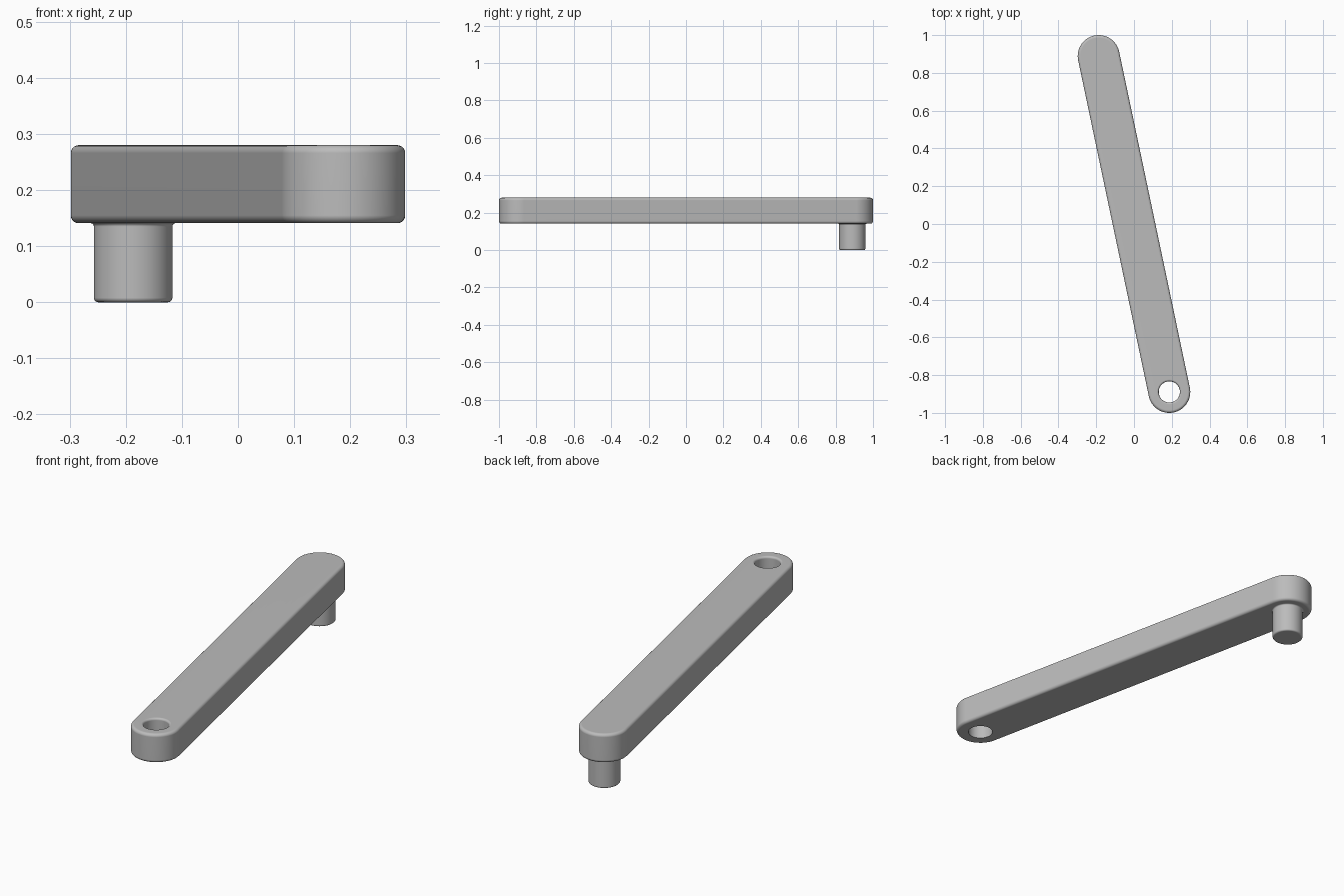
import bpy, bmesh
from math import sin, cos, pi, atan2, hypot
from mathutils import Vector, Matrix

cube = bpy.data.objects.get("Cube")
if cube:
    bpy.data.objects.remove(cube)

grey = bpy.data.materials.new("satin grey")
grey.use_nodes = True
GREY = (0.5, 0.5, 0.5, 1)
grey.diffuse_color = GREY
grey.node_tree.nodes["Principled BSDF"].inputs["Base Color"].default_value = GREY

HOLE = Vector((0.187, -0.889, 0))    # bored end; the pin sits opposite
PIN = -HOLE
RADIUS, BORE = 0.111, 0.056
BOTTOM, TOP = 0.141, 0.28
HALF = 32                            # segments in each half circle
TILT = atan2(HOLE.x, -HOLE.y)        # lean of the arm in plan


def half_circle(centre, r, start):
    return [centre + Vector((r * cos(a), r * sin(a), 0))
            for a in (start + pi * i / HALF for i in range(HALF + 1))]


def ring(r, z, front, back):
    """Outline made of two half circles around the front and back centres."""
    pts = half_circle(back, r, TILT) + half_circle(front, r, TILT + pi)
    return [p + Vector((0, 0, z)) for p in pts]


def arc(r, z, bend, start, steps=5):
    """Profile points (radius, height) of a quarter-round edge."""
    return [(r + bend * cos(start + pi / 2 * i / steps),
             z + bend * sin(start + pi / 2 * i / steps)) for i in range(steps + 1)]


def skin(name, rings, closed):
    bm = bmesh.new()
    loops = [[bm.verts.new(p) for p in pts] for pts in rings]
    pairs = list(zip(loops, loops[1:]))
    if closed:
        pairs.append((loops[-1], loops[0]))
    else:
        bm.faces.new(loops[0])
        bm.faces.new(loops[-1])
    for a, b in pairs:
        for i in range(len(a)):
            bm.faces.new((a[i - 1], a[i], b[i], b[i - 1]))
    bmesh.ops.remove_doubles(bm, verts=bm.verts, dist=1e-5)
    bmesh.ops.recalc_face_normals(bm, faces=bm.faces)
    mesh = bpy.data.meshes.new(name)
    bm.to_mesh(mesh)
    bm.free()
    mesh.materials.append(grey)
    obj = bpy.data.objects.new(name, mesh)
    bpy.context.collection.objects.link(obj)
    bpy.ops.object.select_all(action='DESELECT')
    obj.select_set(True)
    bpy.context.view_layer.objects.active = obj
    bpy.ops.object.shade_smooth_by_angle(angle=pi / 5)
    # keep the broad faces evenly shaded beside the rounded edges
    normals = obj.modifiers.new("even_normals", 'WEIGHTED_NORMAL')
    normals.keep_sharp = True
    return obj


# Arm: rounded outer wall, then top rim and bore, swept as one closed section
FILLET, RIM = 0.014, 0.01
outer = (arc(RADIUS - FILLET, BOTTOM + FILLET, FILLET, -pi / 2)
         + arc(RADIUS - FILLET, TOP - FILLET, FILLET, 0))
bore = arc(BORE + RIM, TOP - RIM, RIM, pi / 2) + [(BORE, BOTTOM)]
skin("arm", [ring(r, z, HOLE, PIN) for r, z in outer]
     + [ring(r, z, HOLE, HOLE) for r, z in bore], True)

# Pin: rounded tip, flared root set into the underside of the arm
TIP, ROOT, PIN_R = 0.008, 0.006, 0.07
profile = arc(PIN_R - TIP, TIP, TIP, -pi / 2)
profile += reversed(arc(PIN_R + ROOT, BOTTOM - ROOT, ROOT, pi / 2))
profile.append((PIN_R + ROOT, BOTTOM + 0.01))
profile = sorted(profile, key=lambda p: p[1])
skin("pin", [ring(r, z, PIN, PIN) for r, z in profile], False)
